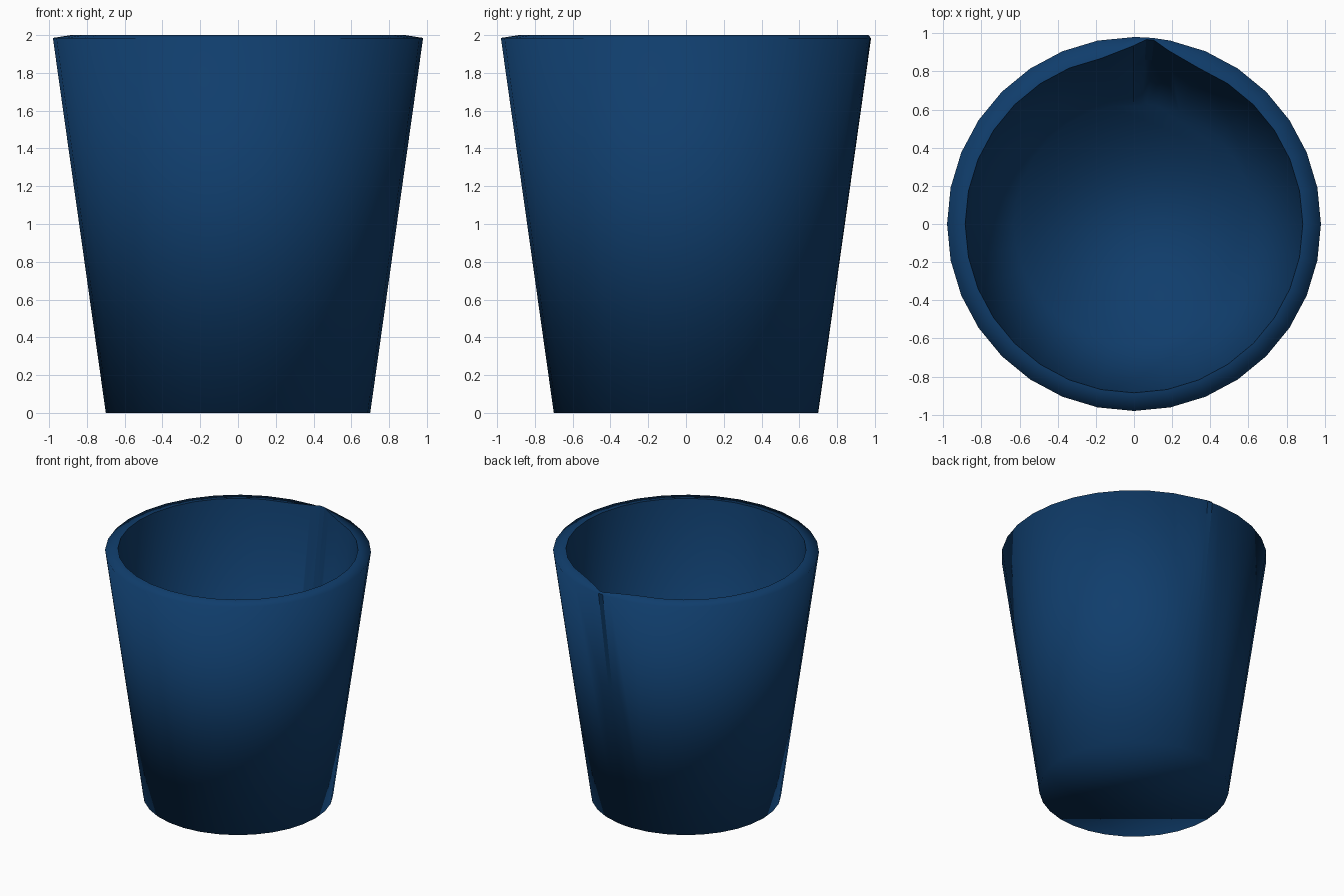
import bpy, bmesh
from math import sin, cos, radians

if "Cube" in bpy.data.objects:
    bpy.data.objects.remove(bpy.data.objects["Cube"])

HEIGHT, RIM_Z, SLIT_Z, FLOOR_Z = 2.0, 1.985, 1.2, 0.1
SIDES = 32

blue = bpy.data.materials.new("dark_blue")
blue.diffuse_color = (0.005, 0.047, 0.15, 1)
blue.use_nodes = True
blue.node_tree.nodes["Principled BSDF"].inputs["Base Color"].default_value = blue.diffuse_color


def outer_radius(z):
    return 0.70 + 0.28 * z / RIM_Z


bm = bmesh.new()

# regular sides plus two extra columns for the thin seam at the back
slit = [83.8, 86.2]
angles = sorted([i * 360 / SIDES for i in range(SIDES)] + slit)
pinch = {78.75: 0.5, 83.8: 1.0, 86.2: 1.0, 90.0: 0.6}


def vert(a, r, z):
    return bm.verts.new((r * cos(radians(a)), r * sin(radians(a)), z))


# each column: outer wall (bottom, seam level, rim), inner wall (rim, seam level, floor)
cols = []
for a in angles:
    p = pinch.get(a, 0)
    wall = 0.09 * (1 - p) + 0.006 * p
    c = {"ob": vert(a, 0.70, 0), "ot": vert(a, 0.98, RIM_Z),
         "it": vert(a, 0.975 - wall, HEIGHT),
         "ib": vert(a, outer_radius(FLOOR_Z) - 0.085, FLOOR_Z),
         "om": None, "im": None}
    if p:
        r = outer_radius(SLIT_Z)
        c["om"] = vert(a, r, SLIT_Z)
        c["im"] = vert(a, r - wall, SLIT_Z)
    cols.append(c)


def wall_faces(a, b, lo, mid, hi, smooth):
    """Fill between two columns, split at the seam level where both have it."""
    if a[mid] and b[mid]:
        loops = [[a[lo], b[lo], b[mid], a[mid]], [a[mid], b[mid], b[hi], a[hi]]]
    else:
        loops = [[v for v in (a[lo], b[lo], b[mid], b[hi], a[hi], a[mid]) if v]]
    for vs in loops:
        f = bm.faces.new(vs)
        f.smooth = True
    f.smooth = smooth


for i, a in enumerate(cols):
    b = cols[(i + 1) % len(cols)]
    smooth = angles[i] != slit[0]
    wall_faces(a, b, "ob", "om", "ot", smooth)
    wall_faces(b, a, "ib", "im", "it", smooth)
    bm.faces.new([a["ot"], b["ot"], b["it"], a["it"]]).smooth = True

# base and inside floor
bm.faces.new([c["ob"] for c in reversed(cols)]).smooth = True
bm.faces.new([c["ib"] for c in cols]).smooth = True

# crisp edge where the rim meets the inside wall
for a, b in zip(cols, cols[1:] + cols[:1]):
    bm.edges.get((a["it"], b["it"])).smooth = False

mesh = bpy.data.meshes.new("cup")
bm.to_mesh(mesh)
bm.free()
mesh.materials.append(blue)
cup = bpy.data.objects.new("cup", mesh)
bpy.context.collection.objects.link(cup)
